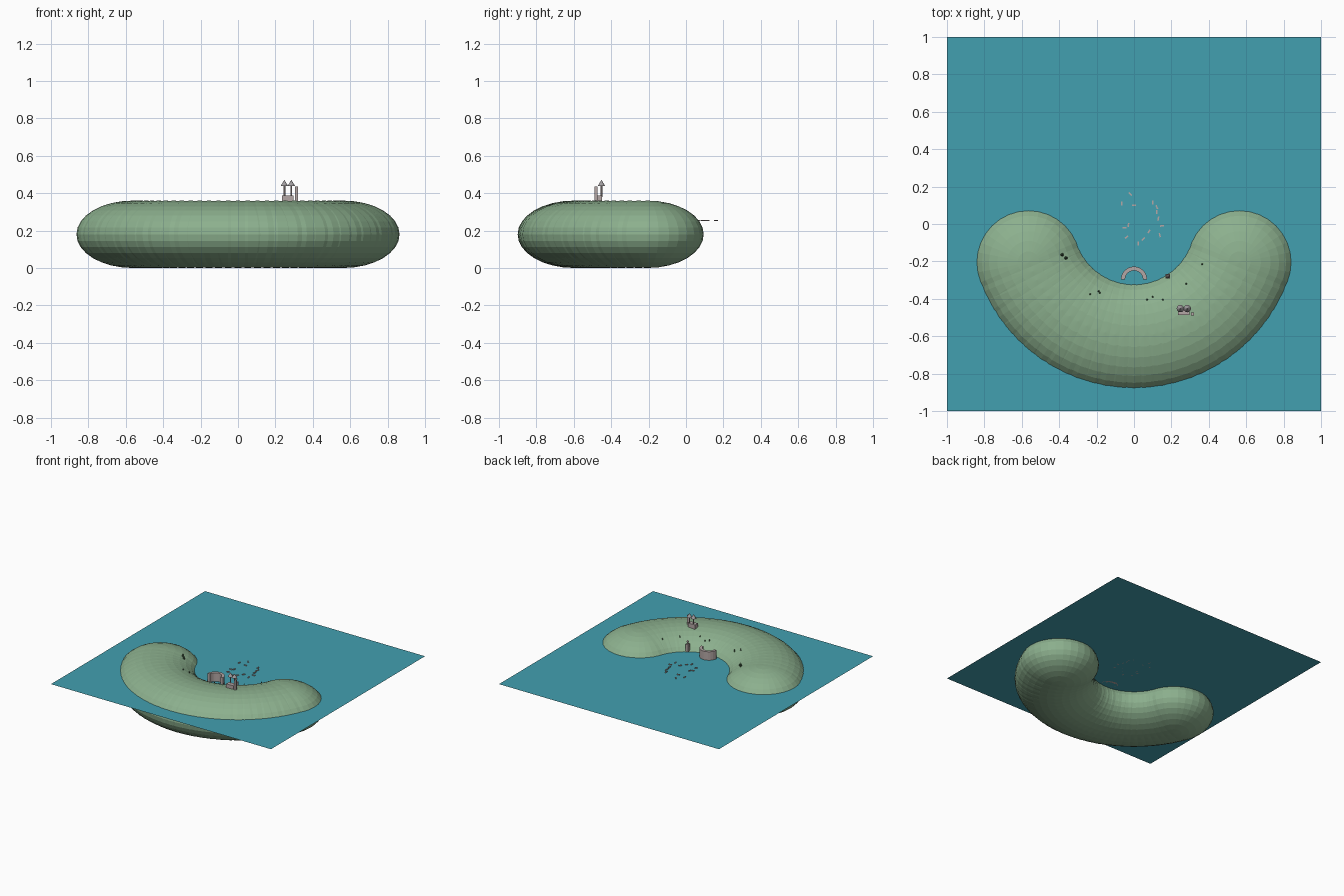
import bpy, bmesh, math
from mathutils import Matrix, Vector

if "Cube" in bpy.data.objects:
    bpy.data.objects.remove(bpy.data.objects["Cube"])


def material(name, rgb):
    m = bpy.data.materials.new(name)
    m.use_nodes = True
    m.diffuse_color = (*rgb, 1)
    m.node_tree.nodes["Principled BSDF"].inputs["Base Color"].default_value = (*rgb, 1)
    return m


SEA = material("sea teal", (0.055, 0.352, 0.434))
GRASS = material("grass green", (0.262, 0.434, 0.27))
STONE = material("pinkish stone", (0.46, 0.39, 0.38))
SLATE = material("roof grey", (0.36, 0.34, 0.35))
LEAF = material("dark leaf green", (0.06, 0.12, 0.06))

WATER = 0.25
RING, WIDTH, HEIGHT = 0.6, 0.3, 0.18


def finish(name, bm, mat):
    mesh = bpy.data.meshes.new(name)
    bm.to_mesh(mesh)
    bm.free()
    mesh.materials.append(mat)
    obj = bpy.data.objects.new(name, mesh)
    bpy.context.collection.objects.link(obj)
    return obj


def add_box(bm, centre, size, turn=0):
    m = Matrix.Translation(centre) @ Matrix.Rotation(turn, 4, "Z") @ Matrix.Diagonal((*size, 1))
    bmesh.ops.create_cube(bm, size=1, matrix=m)


def add_cone(bm, x, y, z, r1, r2, h, sides=8):
    bmesh.ops.create_cone(bm, cap_ends=True, segments=sides, radius1=r1, radius2=r2,
                          depth=h, matrix=Matrix.Translation((x, y, z + h / 2)))


def ground(x, y):
    """Height of the island surface above a point."""
    d = min(abs(math.hypot(x, y) - RING) / WIDTH, 1)
    return HEIGHT * (1 + math.sqrt(1 - d * d))


# Flat water sheet
bm = bmesh.new()
bmesh.ops.create_grid(bm, x_segments=1, y_segments=1, size=1,
                      matrix=Matrix.Translation((0, 0, WATER)))
finish("water", bm, SEA)

# Crescent island: overlapping flattened spheres along an arc
bm = bmesh.new()
for deg in range(200, 341, 5):
    a = math.radians(deg)
    place = Matrix.Translation((RING * math.cos(a), RING * math.sin(a), HEIGHT))
    bmesh.ops.create_uvsphere(bm, u_segments=32, v_segments=16, radius=1,
                              matrix=place @ Matrix.Diagonal((WIDTH, WIDTH, HEIGHT, 1)))
finish("crescent_island", bm, GRASS)

# Curved harbour wall: half ring swept upwards
bm = bmesh.new()
steps = 12
rim = [(r * math.cos(math.pi * i / steps), -0.297 + r * math.sin(math.pi * i / steps))
       for r, order in ((0.07, range(steps + 1)), (0.048, range(steps, -1, -1))) for i in order]
face = bm.faces.new([bm.verts.new((x, y, WATER)) for x, y in rim])
top = bmesh.ops.extrude_face_region(bm, geom=[face])["geom"]
bmesh.ops.translate(bm, vec=Vector((0, 0, 0.07)),
                    verts=[v for v in top if isinstance(v, bmesh.types.BMVert)])
bmesh.ops.recalc_face_normals(bm, faces=bm.faces)
finish("harbour_wall", bm, STONE)

# Shore tower with a small cap
bm = bmesh.new()
add_box(bm, (0.18, -0.28, 0.28), (0.024, 0.024, 0.06))
add_cone(bm, 0.18, -0.28, 0.31, 0.008, 0.006, 0.02)
add_cone(bm, 0.18, -0.28, 0.33, 0.011, 0, 0.014)
finish("shore_tower", bm, STONE)

# Hilltop hall, its twin spires and standing slab
bm = bmesh.new()
add_box(bm, (0.266, -0.468, 0.365), (0.064, 0.038, 0.044))
finish("hilltop_hall", bm, STONE)
for side, x in (("left", 0.285), ("right", 0.248)):
    bm = bmesh.new()
    add_cone(bm, x, -0.452, 0.38, 0.005, 0.005, 0.06)
    finish(side + "_spire_post", bm, STONE)
    bm = bmesh.new()
    add_cone(bm, x, -0.452, 0.438, 0.02, 0, 0.033, 12)
    finish(side + "_spire_roof", bm, SLATE)
bm = bmesh.new()
add_box(bm, (0.314, -0.481, 0.393), (0.016, 0.016, 0.085))
finish("standing_slab", bm, STONE)

# Small trees on the inner slope
bm = bmesh.new()
for x, y in ((-0.385, -0.165), (-0.365, -0.182), (-0.235, -0.375), (-0.19, -0.36),
             (-0.183, -0.368), (0.07, -0.405), (0.1, -0.39), (0.155, -0.405),
             (0.28, -0.32), (0.365, -0.215)):
    size = 0.01 if x < -0.3 else 0.006
    add_cone(bm, x, y, ground(x, y) - 0.005, size, 0, size * 3, 6)
finish("trees", bm, LEAF)

# Little boats scattered in the bay, each with its heading
bm = bmesh.new()
for x, y, heading in ((-0.02, 0.16, 2.4), (-0.065, 0.11, 1.5), (0, 0.1, 0), (0.1, 0.115, 1.6),
                      (0.122, 0.09, 2), (0.122, 0.065, 1.6), (0.13, 0.03, 1.4),
                      (0.15, -0.01, 0.1), (0.138, -0.06, 1.8), (0.08, -0.04, 1),
                      (0.05, -0.08, 0.8), (0.022, -0.105, 1.5), (-0.04, -0.07, 0.7),
                      (-0.05, -0.02, 0), (-0.03, -0.005, 1.4)):
    add_box(bm, (x, y, WATER + 0.003), (0.022, 0.008, 0.006), heading)
finish("boats", bm, STONE)
